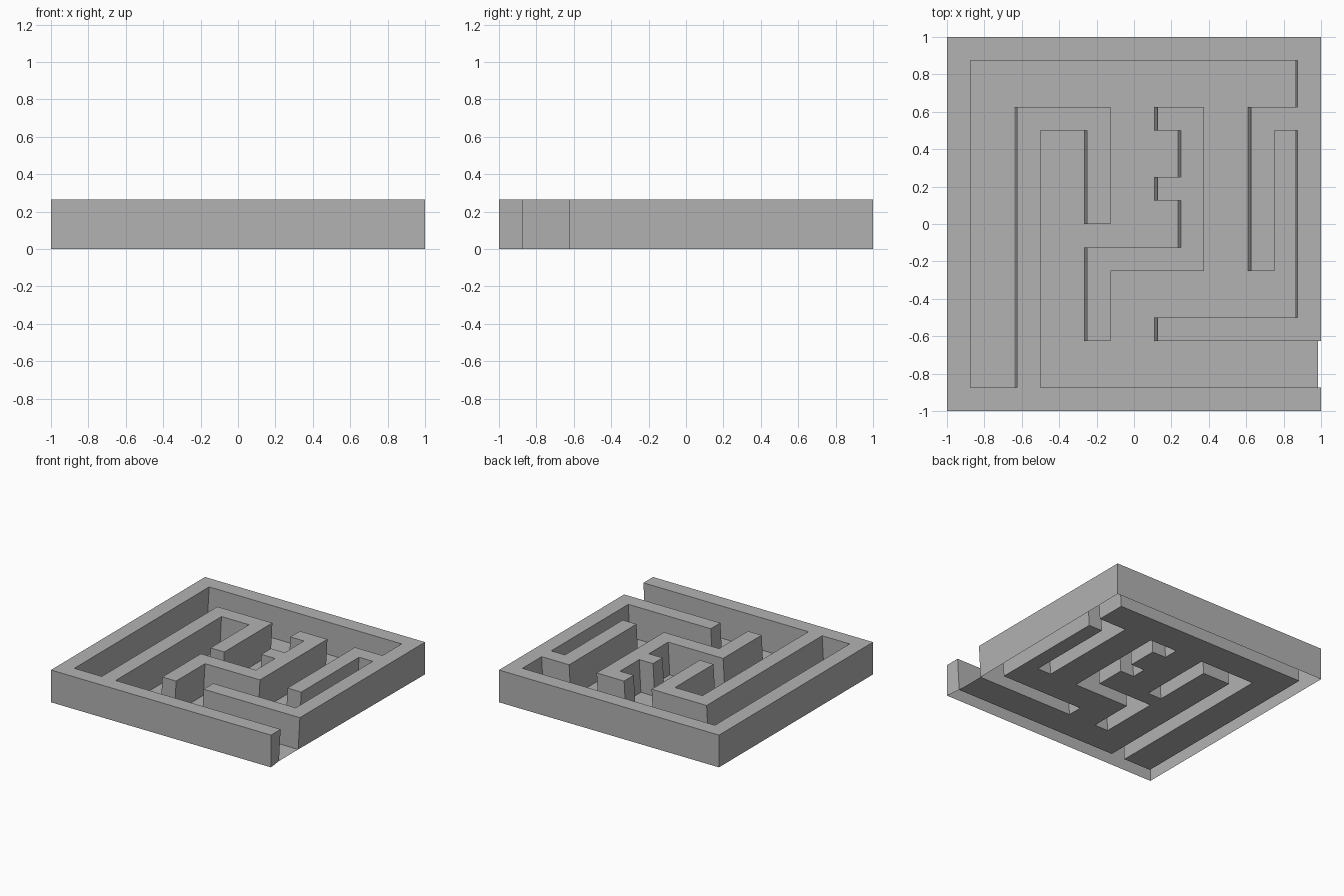
import bpy
import bmesh

CELL = 0.125      # wall thickness, the unit of the plan
HEIGHT = 0.265
LEAN = -0.015     # sideways shift of the wall feet and floor

default_cube = bpy.data.objects.get("Cube")
if default_cube:
    bpy.data.objects.remove(default_cube, do_unlink=True)

grey = bpy.data.materials.new("plain_grey")
grey.use_nodes = True
grey.diffuse_color = (0.45, 0.45, 0.45, 1)
grey.node_tree.nodes["Principled BSDF"].inputs["Base Color"].default_value = grey.diffuse_color


def trace(x, y, turns):
    """Corners of a right-angled path; the turns give new x and new y alternately."""
    corners = [(x, y)]
    for i, value in enumerate(turns):
        if i % 2:
            y = value
        else:
            x = value
        corners.append((x, y))
    return corners


def foot(bm, corner):
    """Vertex on the ground; only the outermost corners stay upright."""
    x, y = corner
    upright = abs(x) == 8 and abs(y) == 8
    return bm.verts.new((x * CELL + (0 if upright else LEAN), y * CELL, 0))


def finish(bm, name):
    mesh = bpy.data.meshes.new(name)
    bm.to_mesh(mesh)
    bm.free()
    mesh.materials.append(grey)
    bpy.context.collection.objects.link(bpy.data.objects.new(name, mesh))


def wall(name, corners):
    """Flat-topped wall around a plan outline, open underneath."""
    bm = bmesh.new()
    low = [foot(bm, c) for c in corners]
    high = [bm.verts.new((x * CELL, y * CELL, HEIGHT)) for x, y in corners]
    bm.faces.new(high)
    for i in range(len(corners)):
        bm.faces.new((low[i - 1], low[i], high[i], high[i - 1]))
    finish(bm, name)


# Plans of the passage edge, the outer corners and the freestanding wall
passage = trace(8, -7, [-4, 4, -2, 0, -1, 5, -5, -7, -7, 7, 7, 5,
                        5, -2, 6, 4, 7, -4, 1, -5, 8])
outside = [(8, 8), (-8, 8), (-8, -8), (8, -8)]
island = trace(-2, -5, [-1, -2, 3, 5, 1, 4, 2, 2, 1, 1, 2, -1, -2])

# Walls
wall("outer_wall", passage + outside)
wall("inner_wall", island)

# Floor between the walls
bm = bmesh.new()
for outline in (passage, island):
    verts = [foot(bm, c) for c in outline]
    for i in range(len(verts)):
        bm.edges.new((verts[i - 1], verts[i]))
bmesh.ops.triangle_fill(bm, edges=bm.edges[:], use_beauty=True, normal=(0, 0, 1))
for face in bm.faces:
    face.normal_update()
    if face.normal.z < 0:
        face.normal_flip()
bmesh.ops.dissolve_limit(bm, angle_limit=0.01, verts=bm.verts[:], edges=bm.edges[:])
finish(bm, "floor")
